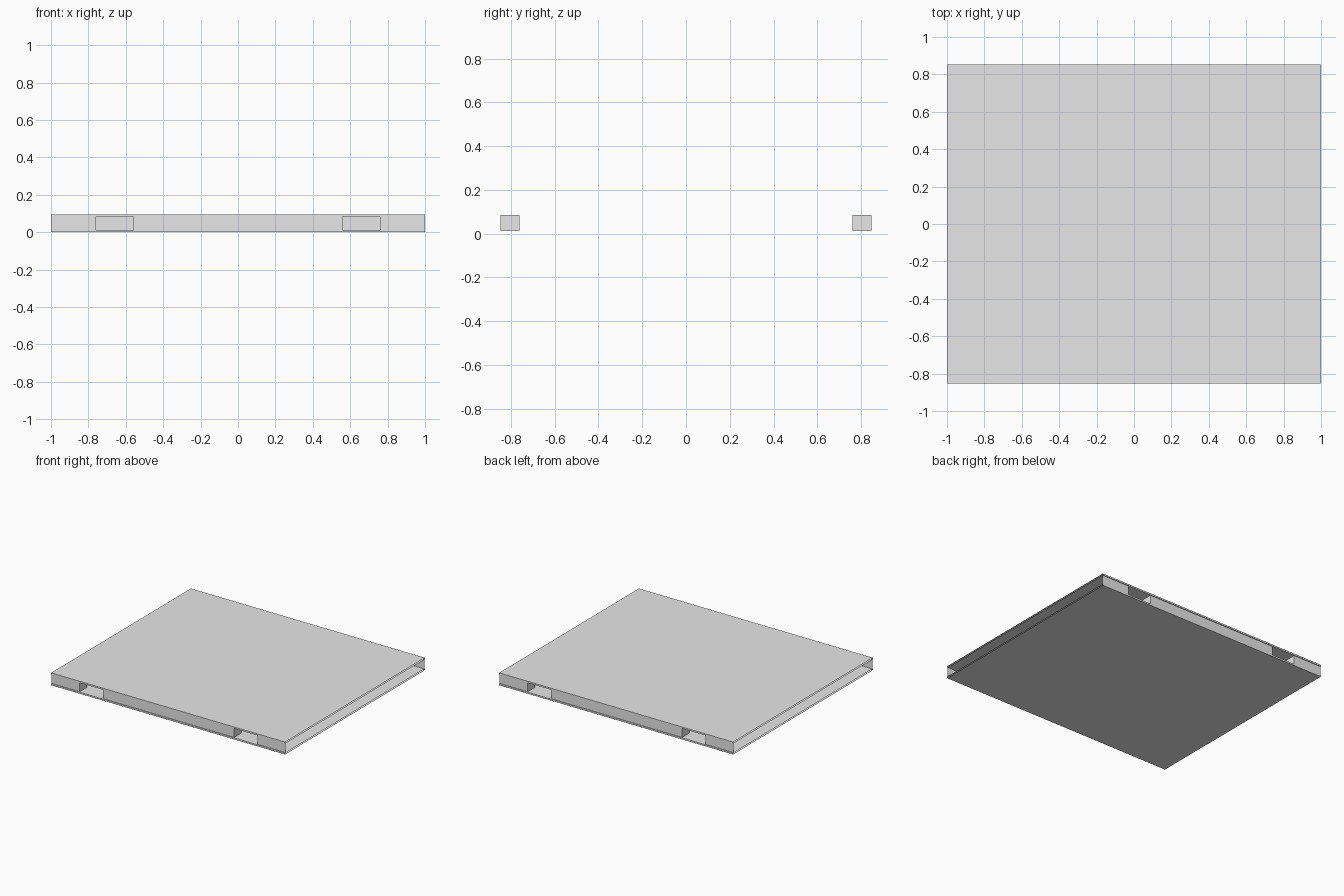
import bpy
import bmesh

cube = bpy.data.objects.get("Cube")
if cube:
    bpy.data.objects.remove(cube, do_unlink=True)

# Overall sizes
HALF_X, HALF_Y, HEIGHT = 1.0, 0.853, 0.096
SHEET = 0.012            # deck thickness
WALL_Y, INNER_Y = 0.847, 0.76
POCKET_IN, POCKET_OUT = 0.56, 0.76

grey = bpy.data.materials.new("light_grey")
grey.use_nodes = True
grey.diffuse_color = (0.8, 0.8, 0.8, 1)
grey.node_tree.nodes["Principled BSDF"].inputs["Base Color"].default_value = (0.8, 0.8, 0.8, 1)


def make_object(name, bm):
    mesh = bpy.data.meshes.new(name)
    bm.to_mesh(mesh)
    bm.free()
    mesh.materials.append(grey)
    obj = bpy.data.objects.new(name, mesh)
    bpy.context.collection.objects.link(obj)
    return obj


def deck(name, z0, z1):
    """Hollow flat sleeve along x, open at both ends."""
    bm = bmesh.new()
    profile = [(-HALF_Y, z0), (HALF_Y, z0), (HALF_Y, z1), (-HALF_Y, z1)]
    ends = [[bm.verts.new((x, y, z)) for y, z in profile] for x in (-HALF_X, HALF_X)]
    for i in range(4):
        j = (i + 1) % 4
        bm.faces.new((ends[0][i], ends[0][j], ends[1][j], ends[1][i]))
    bmesh.ops.recalc_face_normals(bm, faces=bm.faces)
    make_object(name, bm)


def upright(bm, start, end):
    """Vertical sheet between the decks, from one plan point to another."""
    z0, z1 = SHEET, HEIGHT - SHEET
    corners = [(*start, z0), (*end, z0), (*end, z1), (*start, z1)]
    bm.faces.new([bm.verts.new(c) for c in corners])


# Decks
deck("bottom_deck", 0, SHEET)
deck("top_deck", HEIGHT - SHEET, HEIGHT)

# Edge walls with two fork pockets on the front and the back
for name, side in (("front", -1), ("back", 1)):
    bm = bmesh.new()
    y = side * WALL_Y
    for a, b in ((-HALF_X, -POCKET_OUT), (-POCKET_IN, POCKET_IN), (POCKET_OUT, HALF_X)):
        upright(bm, (a * -side, y), (b * -side, y))
    make_object(name + "_wall", bm)

    bm = bmesh.new()
    for x in (-POCKET_OUT, -POCKET_IN, POCKET_IN, POCKET_OUT):
        upright(bm, (x, y), (x, side * INNER_Y))
    make_object(name + "_pocket_sides", bm)

# Inner divider behind the pockets
bm = bmesh.new()
upright(bm, (-POCKET_OUT, 0), (POCKET_OUT, 0))
make_object("middle_divider", bm)
